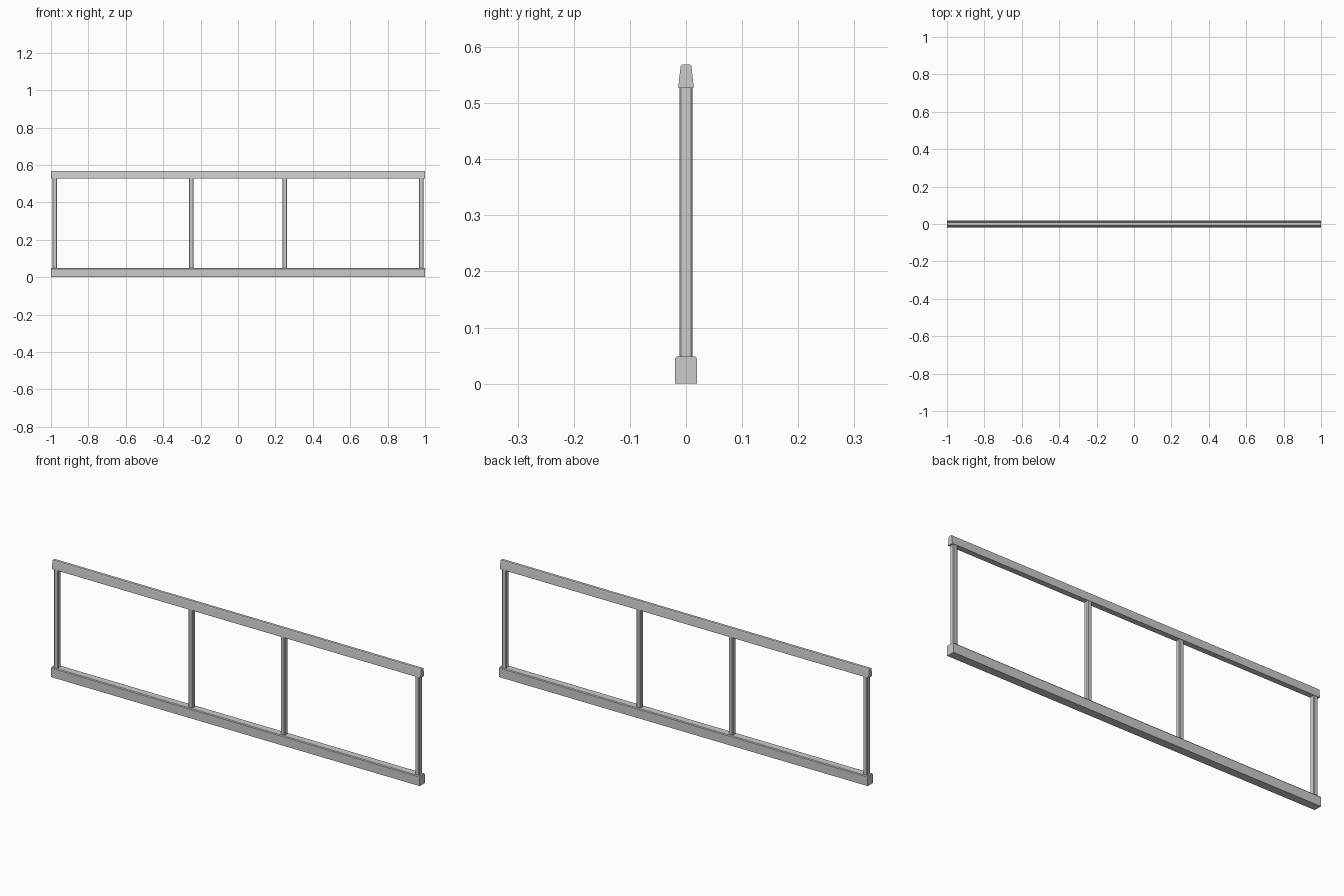
import bpy, bmesh

if "Cube" in bpy.data.objects:
    bpy.data.objects.remove(bpy.data.objects["Cube"])


def prism(name, profile, axis, start, end, offset=0.0):
    """Extrude a closed profile: (y, z) along x, or (x, y) along z."""
    bm = bmesh.new()
    if axis == 'x':
        pts = [(start, a, b) for a, b in profile]
        vec = (end - start, 0, 0)
    else:
        pts = [(a + offset, b, start) for a, b in profile]
        vec = (0, 0, end - start)
    face = bm.faces.new([bm.verts.new(p) for p in pts])
    ext = bmesh.ops.extrude_face_region(bm, geom=[face])
    moved = [v for v in ext['geom'] if isinstance(v, bmesh.types.BMVert)]
    bmesh.ops.translate(bm, verts=moved, vec=vec)
    bmesh.ops.recalc_face_normals(bm, faces=bm.faces)
    mesh = bpy.data.meshes.new(name)
    bm.to_mesh(mesh)
    bm.free()
    obj = bpy.data.objects.new(name, mesh)
    bpy.context.collection.objects.link(obj)
    return obj


def mirrored(half):
    """Complete a profile symmetric about its first coordinate."""
    return half + [(-a, b) for a, b in reversed(half)]


# Bottom rail with chamfered upper edges
prism("bottom_rail", mirrored([(0.02, 0), (0.02, 0.044), (0.017, 0.048)]),
      'x', -1, 1)

# Tapered handrail
prism("top_rail", mirrored([(0.0135, 0.527), (0.0135, 0.531),
                            (0.0095, 0.566), (0.007, 0.569)]), 'x', -1, 1)

# Four posts with chamfered corners
h, c = 0.0115, 0.0085
post_profile = mirrored([(c, -h), (h, -c), (h, c), (c, h)])
for i, x in enumerate((-0.98, -0.25, 0.25, 0.98)):
    prism(f"post_{i + 1}", post_profile, 'z', 0.046, 0.529, x)
